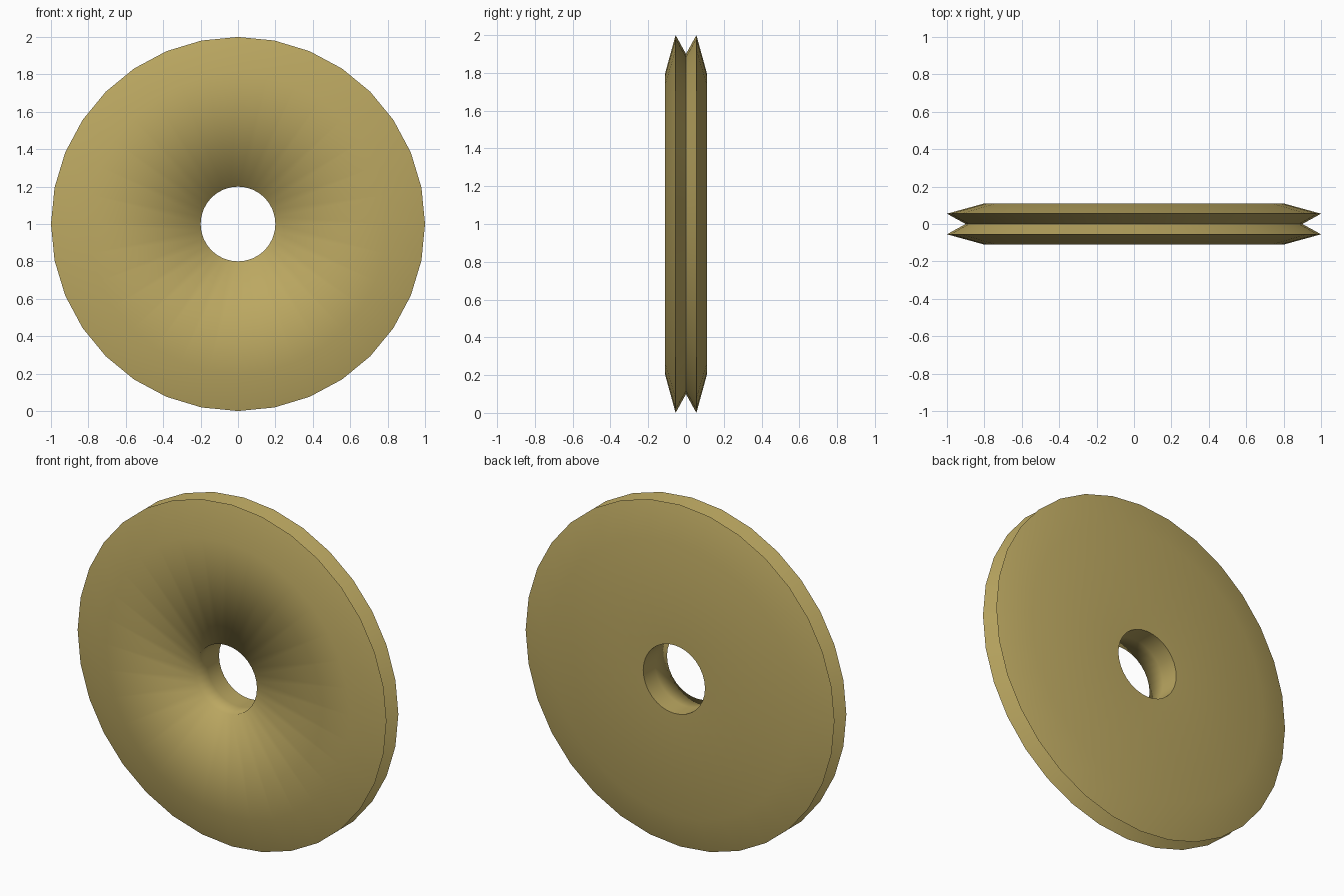
import bpy, bmesh
from math import sin, cos, tau

if "Cube" in bpy.data.objects:
    bpy.data.objects.remove(bpy.data.objects["Cube"])

SEGMENTS = 32

# Closed wheel section: (y, radius, sharp ring?)
PROFILE = [
    (-0.11, 0.20, False),   # front bore edge, shaded softly
    (-0.11, 0.80, False),   # front face
    (-0.055, 1.00, True),   # front rim
    (0.00, 0.90, True),     # bottom of the V groove
    (0.055, 1.00, True),    # back rim
    (0.11, 0.80, False),    # back face
    (0.11, 0.20, True),     # back bore edge
    (0.00, 0.20, True),     # middle of the bore
]

# Spin the section around the axle
bm = bmesh.new()
rings = [[bm.verts.new((r * sin(tau * i / SEGMENTS), y, 1 + r * cos(tau * i / SEGMENTS)))
          for i in range(SEGMENTS)] for y, r, _ in PROFILE]
for k, ring in enumerate(rings):
    following = rings[(k + 1) % len(rings)]
    for i in range(SEGMENTS):
        j = (i + 1) % SEGMENTS
        bm.faces.new((ring[i], ring[j], following[j], following[i])).smooth = True
bmesh.ops.recalc_face_normals(bm, faces=bm.faces[:])

# Crisp rings
for ring, (_, _, sharp) in zip(rings, PROFILE):
    if sharp:
        for i in range(SEGMENTS):
            bm.edges.get((ring[i], ring[(i + 1) % SEGMENTS])).smooth = False

mesh = bpy.data.meshes.new("pulley_wheel")
bm.to_mesh(mesh)
bm.free()
wheel = bpy.data.objects.new("pulley_wheel", mesh)
bpy.context.collection.objects.link(wheel)

# Brass colour
brass = bpy.data.materials.new("brass")
brass.diffuse_color = (0.50, 0.39, 0.12, 1)
brass.use_nodes = True
brass.node_tree.nodes["Principled BSDF"].inputs["Base Color"].default_value = brass.diffuse_color
mesh.materials.append(brass)
